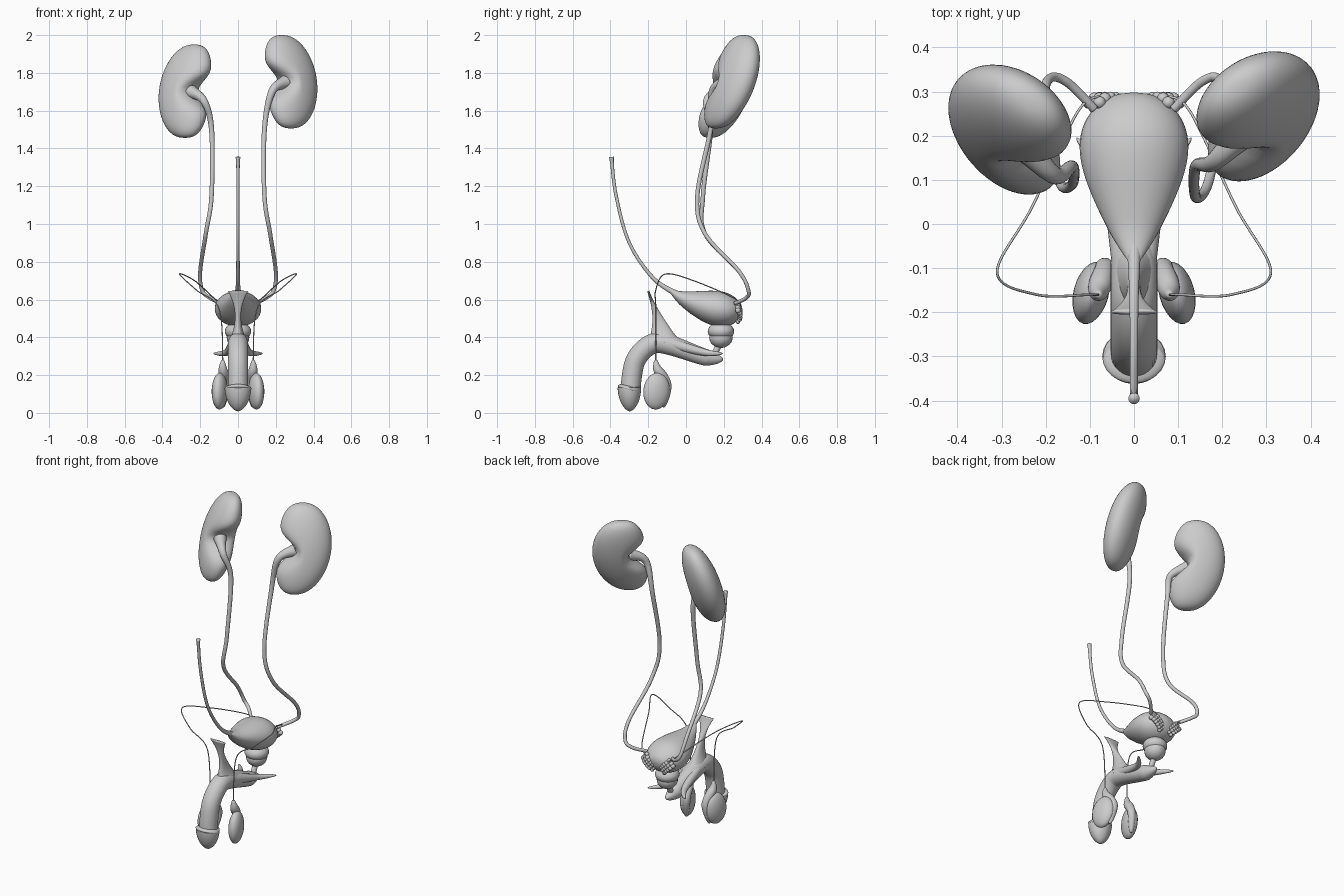
import bpy, bmesh, math
from mathutils import Vector

if "Cube" in bpy.data.objects:
    bpy.data.objects.remove(bpy.data.objects["Cube"])

grey = bpy.data.materials.new("light grey")
grey.use_nodes = True
grey.diffuse_color = (0.6, 0.6, 0.6, 1)
grey.node_tree.nodes["Principled BSDF"].inputs["Base Color"].default_value = grey.diffuse_color


def finish(bm, name):
    """Turn a bmesh into a smooth grey object."""
    bmesh.ops.recalc_face_normals(bm, faces=bm.faces)
    for face in bm.faces:
        face.smooth = True
    mesh = bpy.data.meshes.new(name)
    bm.to_mesh(mesh)
    bm.free()
    mesh.materials.append(grey)
    part = bpy.data.objects.new(name, mesh)
    bpy.context.collection.objects.link(part)
    return part


def ball(name, centre, size, tilt=0, turn=0):
    """Ellipsoid leaning about the x axis and turned about z."""
    bm = bmesh.new()
    bmesh.ops.create_uvsphere(bm, u_segments=24, v_segments=16, radius=1)
    part = finish(bm, name)
    part.location, part.scale = centre, size
    part.rotation_euler = (tilt, 0, turn)


def smooth_path(points, steps):
    """Catmull-Rom curve through the points."""
    points = [Vector(p) for p in points]
    padded = [points[0]] + points + [points[-1]]
    path = []
    for a, b, c, d in zip(padded, padded[1:], padded[2:], padded[3:]):
        start, end = (c - a) / 2, (d - b) / 2
        for i in range(steps):
            t = i / steps
            ease = t * t * (3 - 2 * t)
            path.append(b.lerp(c, ease) + start * t * (1 - t) ** 2 - end * t * t * (1 - t))
    return path + [points[-1]]


def sweep(name, points, width, depth=None, side=1, sides=20, steps=12):
    """Skin ellipses along a path; width and depth are rules of t from start to end."""
    depth = depth or width
    path = smooth_path([(side * x, y, z) for x, y, z in points], steps)
    lengths = [0]
    for a, b in zip(path, path[1:]):
        lengths.append(lengths[-1] + (b - a).length)
    across = Vector((1, 0, 0))
    bm = bmesh.new()
    rings = []
    for i, centre in enumerate(path):
        along = (path[min(i + 1, len(path) - 1)] - path[max(i - 1, 0)]).normalized()
        across = (across - along * across.dot(along)).normalized()
        other = along.cross(across)
        t = lengths[i] / lengths[-1]
        w, d = max(width(t), 0.001), max(depth(t), 0.001)
        angles = [k * math.tau / sides for k in range(sides)]
        rings.append([bm.verts.new(centre + across * w * math.cos(a) + other * d * math.sin(a))
                      for a in angles])
    for low, high in zip(rings, rings[1:]):
        for k in range(sides):
            bm.faces.new((low[k - 1], low[k], high[k], high[k - 1]))
    bm.faces.new(rings[0])
    bm.faces.new(rings[-1])
    finish(bm, name)


def bulge(t, power=0.5):
    """Rounded swelling that closes at both ends."""
    return max(math.sin(math.pi * t), 0) ** power


def kidney(name, side, centre):
    """Plump sphere bent into a bean, dented on its inner edge, then turned and leaned."""
    bm = bmesh.new()
    bmesh.ops.create_uvsphere(bm, u_segments=48, v_segments=32, radius=1)
    turn = math.radians(37)
    for vert in bm.verts:
        x, y, z = vert.co
        plump = max(1 - z * z, 0.001) ** -0.1
        dent = 0.11 * max(-x, 0) * math.exp(-(z / 0.3) ** 2)
        x = 0.158 * x * plump - 0.03 * z * z + dent
        y, z = 0.095 * y * plump, 0.247 * z
        spin_x = x * math.cos(turn) - y * math.sin(turn)
        spin_y = x * math.sin(turn) + y * math.cos(turn)
        vert.co = (side * (spin_x - 0.1 * z), spin_y + 0.3 * z, z)
    finish(bm, name).location = centre


# Bladder, wide toward the back, and the cord rising from its tip
sweep("bladder", [(0, -0.1, 0.66), (0, 0, 0.6), (0, 0.18, 0.55), (0, 0.298, 0.55)],
      lambda t: 0.123 * bulge(t * t, 0.45), lambda t: 0.093 * bulge(t * t),
      sides=32, steps=20)
sweep("bladder_cord", [(0, -0.03, 0.62), (0, -0.17, 0.71), (0, -0.3, 0.9),
                       (0, -0.37, 1.15), (0, -0.395, 1.355)],
      lambda t: 0.009 + 0.01 * (1 - t) ** 9 + 0.004 * t ** 40)

# Prostate in two lobes, with the passage below it
ball("prostate_upper", (0, 0.185, 0.432), (0.07, 0.07, 0.048))
ball("prostate_lower", (0, 0.185, 0.4), (0.06, 0.062, 0.056))
sweep("urethra", [(0, 0.18, 0.37), (0, 0.14, 0.29)], lambda t: 0.016)

# Shaft from rear bulb to front, with its tip and rim
sweep("shaft", [(0, 0.197, 0.283), (0, 0.1, 0.295), (0, -0.1, 0.363), (0, -0.19, 0.36),
                (0, -0.27, 0.27), (0, -0.297, 0.1)],
      lambda t: min(0.04 + 0.03 * t, 0.053) * min(8 * t, 1) ** 0.5, sides=28)
sweep("glans", [(0, -0.3, 0.135), (0, -0.297, 0.008)],
      lambda t: 0.07 * (1 - t * t) ** 0.6, lambda t: 0.062 * (1 - t * t) ** 0.6, sides=28, steps=30)
ball("glans_rim", (0, -0.3, 0.128), (0.072, 0.063, 0.02), -0.25)

# Hanging ligament, pinched at mid height
sweep("suspensory_ligament", [(0, -0.12, 0.37), (0, -0.15, 0.5), (0, -0.2, 0.645)],
      lambda t: 0.016 + 0.15 * (t - 0.5) ** 2, lambda t: 0.006 + 0.08 * (1 - t) ** 2)

# Paired parts; the right kidney sits lower and further forward
for side, label, forward, drop in ((1, "left", 0, 0), (-1, "right", 0.03, 0.05)):
    kidney(label + "_kidney", side, (side * 0.28, 0.25 - forward, 1.753 - drop))
    sweep(label + "_ureter",
          [(0.25, 0.21 - forward, 1.75 - drop), (0.18, 0.14 - forward, 1.7 - drop),
           (0.14, 0.13, 1.5), (0.14, 0.06 + forward, 1.15), (0.17, 0.1, 0.95), (0.2, 0.28, 0.75),
           (0.19, 0.33, 0.65), (0.15, 0.32, 0.61), (0.09, 0.26, 0.58)],
          lambda t: 0.013 - 0.003 * t + 0.025 * math.exp(-15 * t), side=side)
    sweep(label + "_crus", [(0.02, -0.09, 0.37), (0.06, 0.1, 0.32), (0.13, 0.195, 0.314)],
          lambda t: 0.03 * (1 - t) ** 0.5, side=side)
    ball(label + "_testis", (side * 0.097, -0.156, 0.115), (0.04, 0.072, 0.097),
         -0.1, side * 0.25)
    sweep(label + "_epididymis",
          [(0.08, -0.16, 0.28), (0.08, -0.15, 0.23), (0.066, -0.1, 0.15), (0.08, -0.12, 0.03)],
          lambda t: 0.005 + 0.018 * bulge(t) + 0.006 * bulge(min(2 * t, 1), 2), side=side)
    sweep(label + "_small_duct",
          [(0.08, -0.16, 0.25), (0.1, -0.16, 0.55), (0.22, -0.16, 0.65), (0.31, -0.11, 0.735),
           (0.23, 0.04, 0.7), (0.13, 0.25, 0.61), (0.08, 0.29, 0.57)],
          lambda t: 0.003, side=side, sides=8)
    # Beaded glands in three rows behind the bladder
    for i in range(6):
        t = i / 5
        for row in (-1, 0, 1):
            ball(label + "_seminal_bead",
                 (side * (0.09 - 0.06 * t - 0.012 * row), 0.275 + 0.012 * bulge(t),
                  0.555 - 0.06 * t + 0.013 * row), [0.014 - 0.003 * t] * 3)
